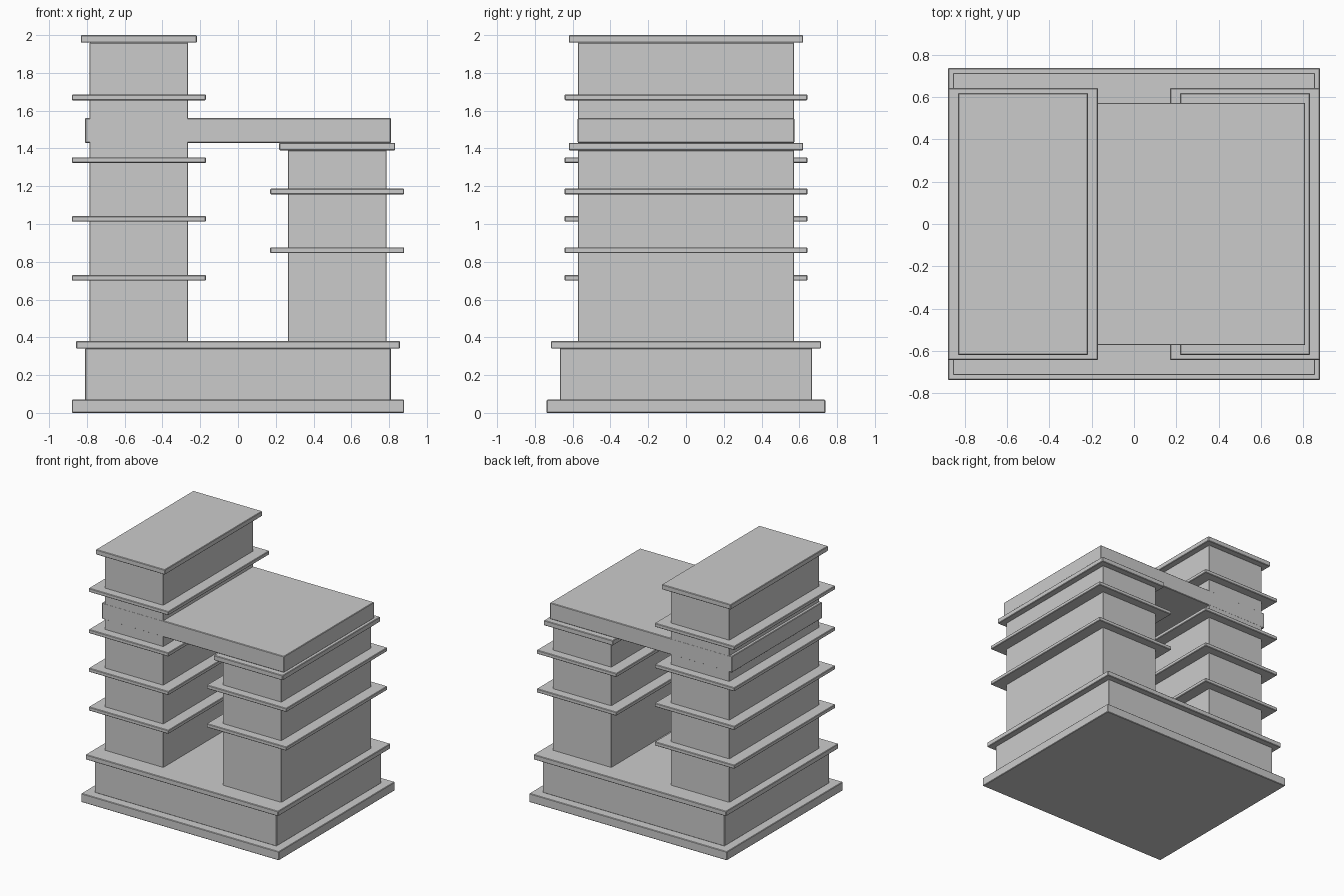
import bpy

if "Cube" in bpy.data.objects:
    bpy.data.objects.remove(bpy.data.objects["Cube"])


def block(name, x0, x1, half_y, z0, z1, bevel=0.004):
    """Box from x/z ranges, symmetric in y, with a tiny softened edge."""
    bpy.ops.mesh.primitive_cube_add(size=1, location=((x0 + x1) / 2, 0, (z0 + z1) / 2))
    ob = bpy.context.object
    ob.name = name
    ob.scale = (x1 - x0, 2 * half_y, z1 - z0)
    bpy.ops.object.transform_apply(location=False, rotation=False, scale=True)
    mod = ob.modifiers.new("edge", 'BEVEL')
    mod.width = bevel
    mod.segments = 1
    return ob


def tower(name, side, top, floors):
    """Shaft with a roof cap and overhanging floor slabs; side is -1 or 1."""
    def span(a, b):
        return sorted((side * a, side * b))
    block(name + "_shaft", *span(0.264, 0.787), 0.573, 0.375, top - 0.04)
    block(name + "_roof_cap", *span(0.218, 0.832), 0.62, top - 0.04, top)
    for i, z in enumerate(floors):
        block(f"{name}_floor_slab_{i + 1}", *span(0.17, 0.88), 0.643, z - 0.015, z + 0.015)


# Ground plinth, podium and podium roof
block("plinth", -0.88, 0.88, 0.738, 0, 0.07)
block("podium", -0.81, 0.81, 0.668, 0.068, 0.342)
block("podium_roof", -0.857, 0.857, 0.715, 0.34, 0.38)

# Tall left tower and shorter right tower
tower("tall_tower", -1, 2.0, (0.715, 1.027, 1.338, 1.67))
tower("short_tower", 1, 1.43, (0.861, 1.172))

# Bridge running through the tall tower and over the short one
block("bridge", -0.81, 0.81, 0.5735, 1.43, 1.56)
